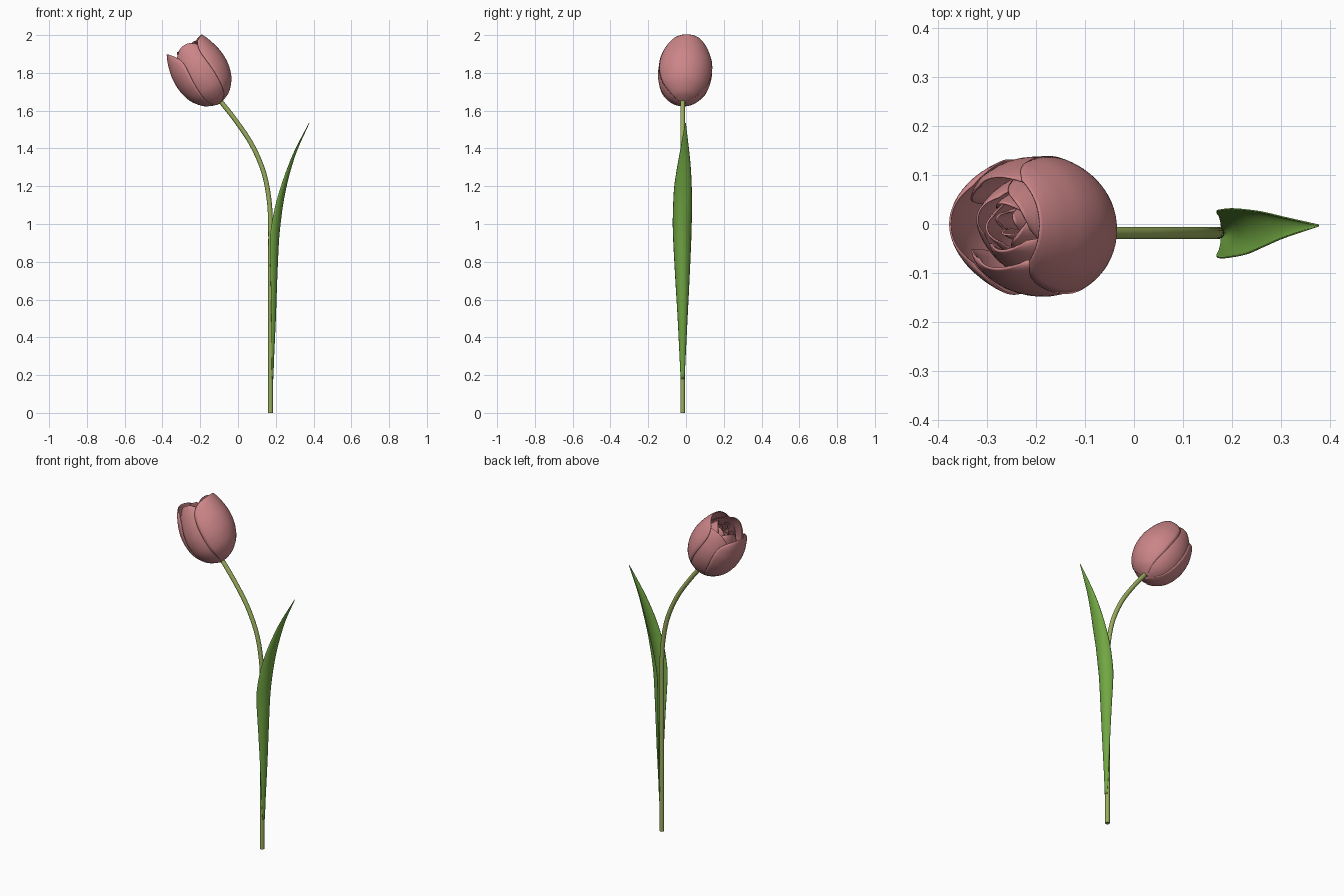
import bpy, bmesh, math
from mathutils import Vector

if "Cube" in bpy.data.objects:
    bpy.data.objects.remove(bpy.data.objects["Cube"])


def material(name, rgb):
    m = bpy.data.materials.new(name)
    m.diffuse_color = (*rgb, 1)
    m.use_nodes = True
    m.node_tree.nodes["Principled BSDF"].inputs["Base Color"].default_value = m.diffuse_color
    return m


PINK = material("dusty pink", (0.60, 0.235, 0.245))
LEAF = material("leaf green", (0.165, 0.385, 0.055))
STEM = material("olive stem green", (0.32, 0.42, 0.11))


def spline(points, steps):
    """Smooth interpolation through tuples of any length."""
    pts = [Vector(p) for p in points]
    pts = [2 * pts[0] - pts[1]] + pts + [2 * pts[-1] - pts[-2]]
    out = []
    for a, b, c, d in zip(pts, pts[1:], pts[2:], pts[3:]):
        for i in range(steps):
            t = i / steps
            out.append(0.5 * (2 * b + (c - a) * t + (2 * a - 5 * b + 4 * c - d) * t * t
                              + (3 * b - a - 3 * c + d) * t ** 3))
    return out + [pts[-2]]


def grid_object(name, rows, mat, closed=False, thickness=0):
    """Skin rows of points into a smooth surface."""
    bm = bmesh.new()
    vr = [[bm.verts.new(p) for p in row] for row in rows]
    n = len(rows[0])
    for a, b in zip(vr, vr[1:]):
        for i in range(n if closed else n - 1):
            j = (i + 1) % n
            bm.faces.new((a[i], a[j], b[j], b[i]))
    if closed:
        bm.faces.new(vr[0][::-1])
        bm.faces.new(vr[-1])
    bmesh.ops.recalc_face_normals(bm, faces=bm.faces)
    me = bpy.data.meshes.new(name)
    bm.to_mesh(me)
    bm.free()
    me.materials.append(mat)
    ob = bpy.data.objects.new(name, me)
    bpy.context.collection.objects.link(ob)
    bpy.ops.object.select_all(action='DESELECT')
    bpy.context.view_layer.objects.active = ob
    ob.select_set(True)
    bpy.ops.object.shade_smooth_by_angle(angle=math.radians(50))
    if thickness:
        mod = ob.modifiers.new("thickness", 'SOLIDIFY')
        mod.thickness = thickness
        mod.offset = 0
    return ob


# Stem: round tube, straight below and arching to the left on top
STEM_Y = -0.018
path = spline([(0.172, 0), (0.172, 0.4), (0.172, 0.75), (0.172, 1.0), (0.163, 1.14),
               (0.134, 1.28), (0.073, 1.42), (-0.01, 1.545), (-0.10, 1.66)], 6)
rows = []
for k, p in enumerate(path):
    d = (path[min(k + 1, len(path) - 1)] - path[max(k - 1, 0)]).normalized()
    side = Vector((d.y, 0, -d.x))
    ring = []
    for i in range(14):
        a = math.tau * i / 14
        ring.append(Vector((p.x, STEM_Y, p.y)) + 0.0125 * (side * math.cos(a) + Vector((0, math.sin(a), 0))))
    rows.append(ring)
grid_object("stem", rows, STEM, closed=True)

# Leaf: cupped blade hugging the stem; columns are z, spine x, half width, depth, centre y
blade = spline([(0.18, 0.186, 0.009, 0.006, -0.018), (0.3, 0.190, 0.015, 0.014, -0.018),
                (0.5, 0.199, 0.025, 0.025, -0.018), (0.7, 0.206, 0.036, 0.036, -0.019),
                (0.9, 0.215, 0.046, 0.051, -0.020), (1.0, 0.224, 0.049, 0.050, -0.020),
                (1.1, 0.237, 0.049, 0.042, -0.018), (1.2, 0.256, 0.045, 0.031, -0.016),
                (1.3, 0.282, 0.035, 0.021, -0.011), (1.4, 0.316, 0.021, 0.012, -0.007),
                (1.535, 0.377, 0.0008, 0.001, -0.003)], 5)
rows = []
for z, x, w, depth, y in blade:
    angles = [math.radians(-85 + 170 * i / 16) for i in range(17)]
    rows.append([Vector((x - depth * (1 - math.cos(a)), y + w * math.sin(a), z)) for a in angles])
grid_object("leaf", rows, LEAF, thickness=0.003)

# Flower head: cupped petals around a tilted axis
BASE = Vector((-0.10, 0, 1.638))
TILT = math.radians(30)
AXIS = Vector((-math.sin(TILT), 0, math.cos(TILT)))
U = Vector((math.cos(TILT), 0, math.sin(TILT)))
LENGTH = 0.362
# height fraction, radius, half angle of the petal
CUP = spline([(0, 0.008, 55), (0.035, 0.045, 55), (0.10, 0.083, 58), (0.25, 0.124, 65),
              (0.45, 0.143, 68), (0.65, 0.140, 68), (0.82, 0.123, 63), (0.93, 0.107, 52),
              (1.0, 0.094, 36)], 4)


def petal(name, azimuth, radius, height, spread, drop, curl=0.0, wide=0):
    """wide adds degrees to the half angle near the tip; negative curl flares."""
    rows = []
    for s, r, half in CUP:
        row = []
        for i in range(21):
            v = -1 + i / 10
            t = s * (1 - drop * abs(v) ** 2.5 * s)
            a = math.radians(azimuth + v * (half * spread + wide * s ** 4))
            rr = r * radius * (1 - curl * s ** 3)
            p = BASE + AXIS * (t * height * LENGTH) + U * (rr * math.cos(a))
            p.y += rr * math.sin(a) - 0.015 * (1 - s)
            row.append(p)
        rows.append(row)
    grid_object(name, rows, PINK, thickness=0.004)


petal("outer_petal_right", 6, 1.01, 1.0, 1.03, 0.05, curl=-0.07, wide=18)
petal("outer_petal_left", 180, 1.01, 1.0, 0.95, 0.11, curl=-0.15, wide=12)
petal("side_petal_front", -92, 0.965, 0.99, 1.0, 0.08)
petal("side_petal_back", 92, 0.985, 0.97, 1.0, 0.08, curl=-0.04)

# Inner petals: smaller overlapping layers that form the bud
for layer, (radius, height, start) in enumerate([(0.83, 0.97, 35), (0.60, 0.94, 80), (0.36, 0.92, 20)]):
    for k in range(3):
        petal(f"inner_petal_{layer + 1}_{k + 1}", start + 120 * k, radius - 0.03 * k,
              height - 0.015 * k, 1.0, 0.08, curl=0.25, wide=10)
